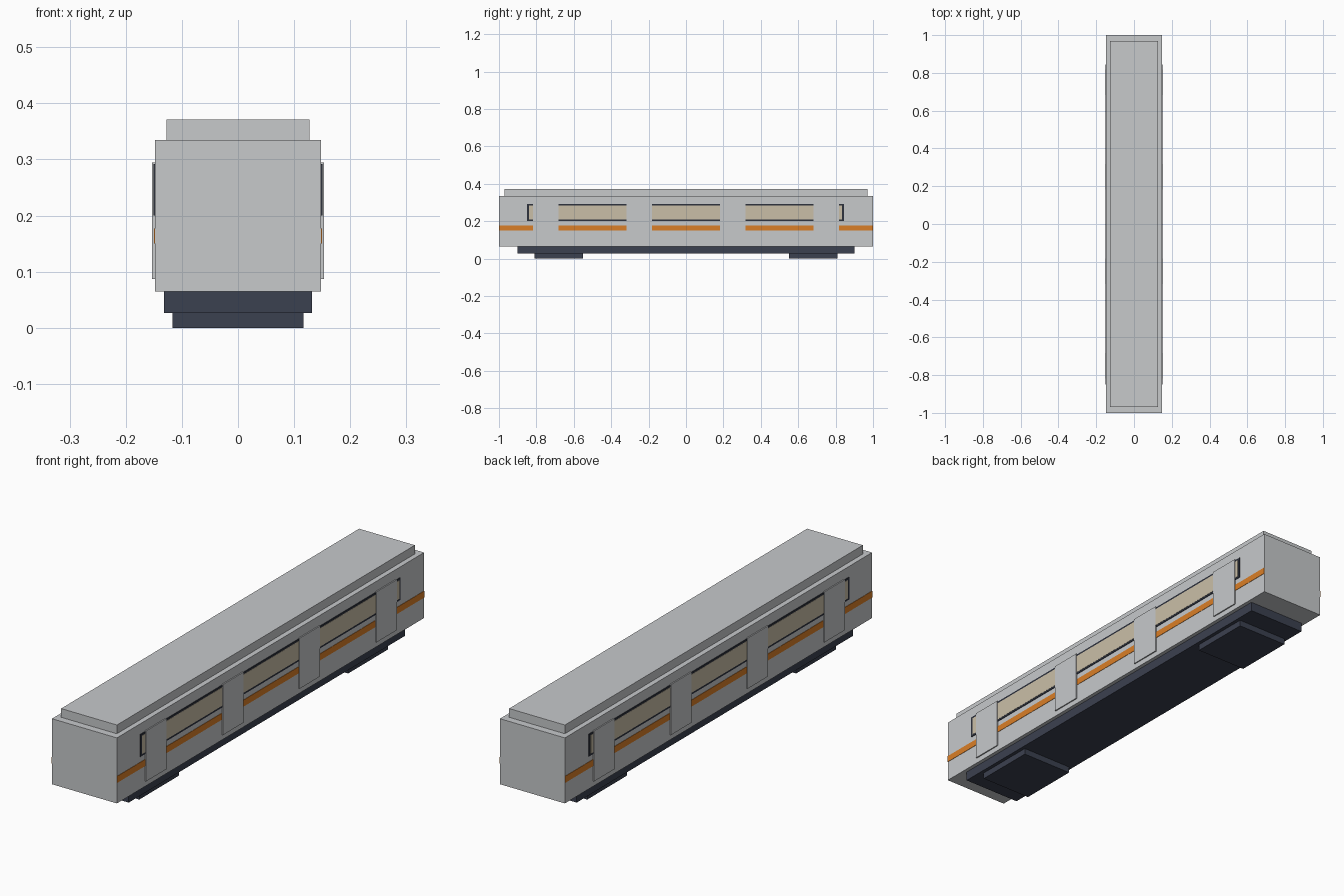
import bpy
import bmesh
from mathutils import Vector

cube = bpy.data.objects.get("Cube")
if cube:
    bpy.data.objects.remove(cube, do_unlink=True)


def material(name, r, g, b):
    m = bpy.data.materials.new(name)
    m.use_nodes = True
    m.diffuse_color = (r, g, b, 1)
    bsdf = next(n for n in m.node_tree.nodes if n.type == 'BSDF_PRINCIPLED')
    bsdf.inputs["Base Color"].default_value = (r, g, b, 1)
    return m


silver = material("silver", 0.57, 0.585, 0.60)
charcoal = material("charcoal", 0.044, 0.052, 0.08)
frame_dark = material("frame_dark", 0.027, 0.032, 0.048)
cream = material("cream", 0.59, 0.52, 0.39)
orange = material("orange", 0.70, 0.21, 0.02)


def box(name, x, y, z, mat):
    """Box from three (low, high) ranges."""
    spans = (x, y, z)
    size = Vector([hi - lo for lo, hi in spans])
    centre = Vector([(hi + lo) / 2 for lo, hi in spans])
    bm = bmesh.new()
    bmesh.ops.create_cube(bm, size=1)
    bmesh.ops.scale(bm, vec=size, verts=bm.verts)
    mesh = bpy.data.meshes.new(name)
    bm.to_mesh(mesh)
    bm.free()
    mesh.materials.append(mat)
    obj = bpy.data.objects.new(name, mesh)
    obj.location = centre
    bpy.context.collection.objects.link(obj)
    return obj


def centred(name, half_x, half_y, z, mat):
    return box(name, (-half_x, half_x), (-half_y, half_y), z, mat)


# Main shell, roof and underframe
WALL = 0.148
centred("body", WALL, 1.0, (0.065, 0.335), silver)
centred("roof", 0.127, 0.97, (0.335, 0.371), silver)
centred("underframe", 0.132, 0.9, (0.026, 0.065), charcoal)

# Bogies under each end
for end, y in (("front", -0.68), ("rear", 0.68)):
    box(end + "_bogie", (-0.117, 0.117), (y - 0.13, y + 0.13), (0, 0.026), charcoal)

# Side details: window band, glazing, stripe and doors
for side, s in (("left", 1), ("right", -1)):
    def plate(name, depth, y, z, mat):
        x = sorted((s * (WALL - 0.002), s * (WALL + depth)))
        return box(side + "_" + name, x, y, z, mat)

    plate("window_frame", 0.0022, (-0.85, 0.845), (0.2, 0.292), frame_dark)
    plate("window_glass", 0.003, (-0.84, 0.835), (0.208, 0.284), cream)
    plate("stripe", 0.0015, (-1.0, 1.0), (0.15, 0.177), orange)
    for i, y in enumerate((-0.75, -0.25, 0.25, 0.75)):
        plate(f"door_{i + 1}", 0.005, (y - 0.067, y + 0.067), (0.087, 0.295), silver)
